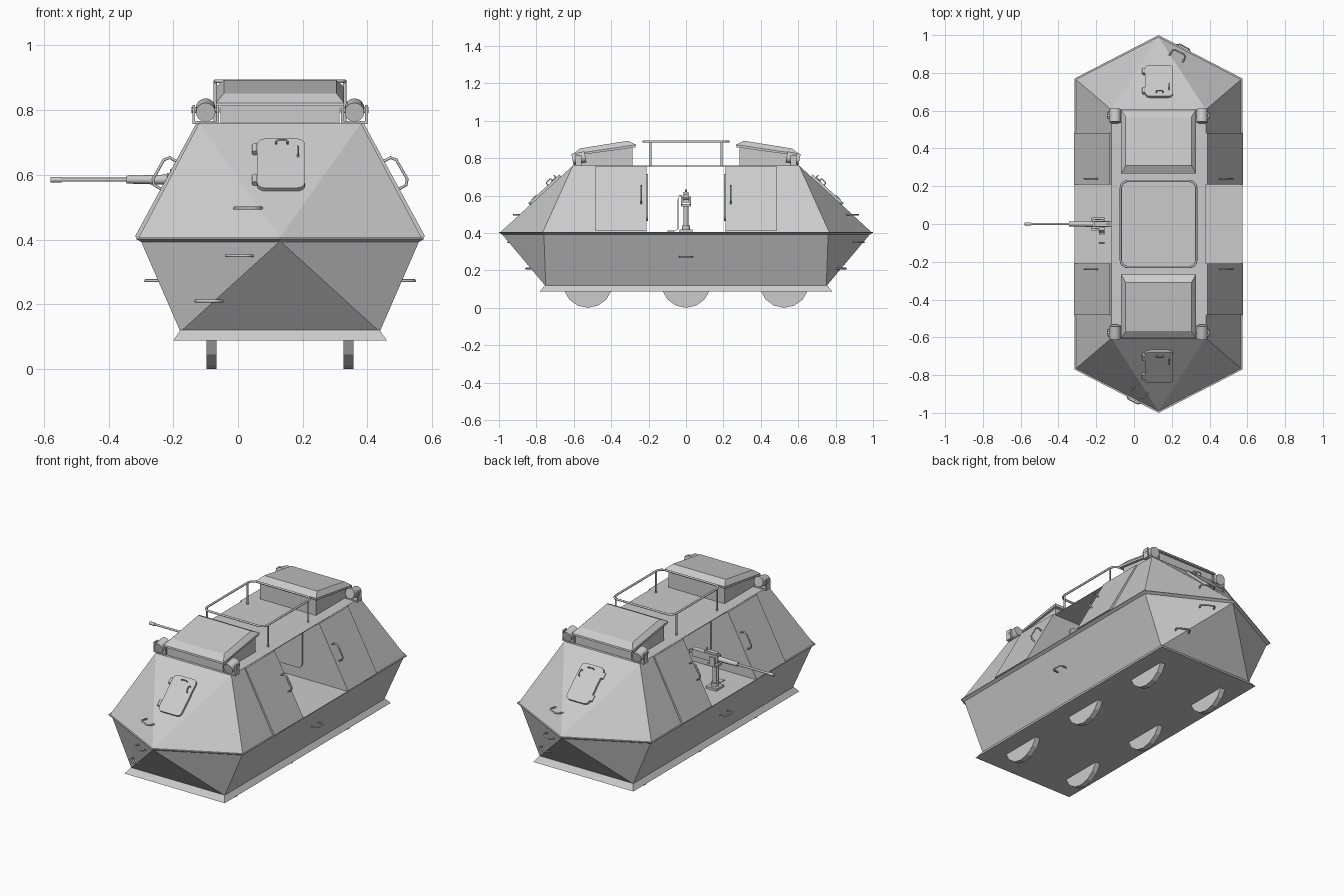
import bpy, bmesh
from math import sin, cos, pi, radians
from mathutils import Vector, Matrix

if "Cube" in bpy.data.objects:
    bpy.data.objects.remove(bpy.data.objects["Cube"])

CX = 0.13  # hull centre line; all coordinates below are relative to it


def finish(name, bm, mirror=""):
    bmesh.ops.recalc_face_normals(bm, faces=bm.faces)
    me = bpy.data.meshes.new(name)
    bm.to_mesh(me)
    bm.free()
    ob = bpy.data.objects.new(name, me)
    ob.location.x = CX
    bpy.context.collection.objects.link(ob)
    for axis in mirror:
        m = ob.modifiers.new("Mirror " + axis, 'MIRROR')
        m.use_axis = [axis == a for a in "xyz"]
        m.use_mirror_merge = False
    return ob


def hull(name, pts, mirror=""):
    """Convex faceted solid around the points."""
    bm = bmesh.new()
    for p in pts:
        bm.verts.new(p)
    bmesh.ops.convex_hull(bm, input=bm.verts)
    bmesh.ops.dissolve_limit(bm, angle_limit=radians(1), verts=bm.verts, edges=bm.edges)
    return finish(name, bm, mirror)


def box(name, size, mat, round_r=0, mirror=""):
    """Box placed by a matrix, upright (local z) corners optionally rounded."""
    if not isinstance(mat, Matrix):
        mat = Matrix.Translation(mat)
    bm = bmesh.new()
    bmesh.ops.create_cube(bm, size=1)
    bmesh.ops.scale(bm, vec=size, verts=bm.verts)
    if round_r:
        es = [e for e in bm.edges if abs(e.verts[0].co.z - e.verts[1].co.z) > 1e-5]
        bmesh.ops.bevel(bm, geom=es, offset=round_r, segments=4, profile=0.5, affect='EDGES')
    bm.transform(mat)
    return finish(name, bm, mirror)


def cyl(name, a, b, r, seg=16, mirror="", r2=None):
    a, b = Vector(a), Vector(b)
    bm = bmesh.new()
    bmesh.ops.create_cone(bm, cap_ends=True, segments=seg, radius1=r,
                          radius2=r if r2 is None else r2, depth=(b - a).length)
    for f in bm.faces:
        f.smooth = len(f.verts) == 4
    q = (b - a).to_track_quat('Z', 'Y')
    bm.transform(Matrix.Translation((a + b) / 2) @ q.to_matrix().to_4x4())
    return finish(name, bm, mirror)


def tube(name, pts, r, cyclic=False, mirror=""):
    cu = bpy.data.curves.new(name, 'CURVE')
    cu.dimensions = '3D'
    cu.bevel_depth, cu.bevel_resolution, cu.use_fill_caps = r, 2, True
    sp = cu.splines.new('POLY')
    sp.points.add(len(pts) - 1)
    for p, c in zip(sp.points, pts):
        p.co = (*c, 1)
    sp.use_cyclic_u = cyclic
    tmp = bpy.data.objects.new(name + "_path", cu)
    bm = bmesh.new()
    me = bpy.data.meshes.new_from_object(tmp)
    bm.from_mesh(me)
    bpy.data.objects.remove(tmp)
    return finish(name, bm, mirror)


def handle(name, a, b, out, mirror="", r=0.0045):
    """U-shaped grab handle with chamfered corners."""
    a, b, out = Vector(a), Vector(b), Vector(out)
    d = (b - a) * 0.15
    return tube(name, [a - out * .2, a + out * .7, a + out + d,
                       b + out - d, b + out * .7, b - out * .2], r, False, mirror)


def hexagon(w, yc, ya, z):
    return [(s * w, t * yc, z) for s in (-1, 1) for t in (-1, 1)] + [(0, ya, z), (0, -ya, z)]


def rect(w, y0, y1, z0, z1=None):
    z1 = z0 if z1 is None else z1
    return [(s * w, y, z) for s in (-1, 1) for y, z in ((y0, z0), (y1, z1))]


# Lower hull, skirt and belt
hull("lower_hull", hexagon(.43, .76, .985, .395) + rect(.308, -.75, .75, .115))
hull("skirt", rect(.308, -.755, .755, .12) + rect(.33, -.782, .782, .088))
hull("belt", hexagon(.43, .76, .985, .393) + hexagon(.445, .77, 1.0, .402)
     + hexagon(.445, .77, 1.0, .406))

# End cabins and the thin roof joining them
hull("cabin", hexagon(.437, .765, .99, .406)[1::2][:2] + [(0, .99, .406)]
     + [(s * .437, .21, .406) for s in (-1, 1)] + rect(.25, .21, .605, .76), "y")
box("middle_roof", (.50, .43, .004), (0, 0, .758))

# Sliding side doors with handles
hull("side_door", [(x, y, z) for y in (.21, .483)
                   for x, z in ((.42, .41), (.448, .41), (.259, .759), (.23, .759))], "xy")
handle("side_door_handle", (.365, .24, .555), (.317, .24, .64), (.035, 0, .019), "xy")

# Inner doors in the gun bay
inner = Matrix.Translation((0, .208, .59)) @ Matrix.Rotation(radians(90), 4, 'X')
box("inner_door", (.30, .25, .012), inner, .03, "y")

# Sloped end hatches with hinges and handles
v = Vector((0, .385, .354)).normalized()
u = Vector((1, 0, 0))
n = u.cross(v)
face = Matrix.Translation((.003, -.752, .627)) @ Matrix((u, v, n)).transposed().to_4x4()
box("end_hatch", (.148, .225, .024), face, .025, "y")
for k in (-.07, .07):
    cyl("hatch_hinge", face @ Vector((-.081, k - .018, .007)),
        face @ Vector((-.081, k + .018, .007)), .009, 10, "y")
handle("hatch_top_handle", face @ Vector((-.015, .088, .01)), face @ Vector((.02, .088, .01)), n * .018, "y", .003)
handle("hatch_side_handle", face @ Vector((.052, .03, .01)), face @ Vector((.052, .065, .01)), n * .018, "y", .003)

# Climbing handles: one set per end, turned half round
for s in (1, -1):
    for z, a, b in ((.497, (-.13, -.862), (-.06, -.897)),
                    (.35, (-.155, -.89), (-.085, -.927)),
                    (.21, (-.25, -.80), (-.18, -.83))):
        handle("climbing_handle", (s * a[0], s * a[1], z), (s * b[0], s * b[1], z),
               (-.016 * s, -.03 * s, 0))
handle("side_step_handle", (.378, -.033, .273), (.378, .033, .273), (.038, 0, 0), "x")

# Roof cupolas with slanted bevelled lids
hull("cupola_base", rect(.184, .285, .59, .757) + rect(.184, .285, .59, .86, .823), "y")
hull("cupola_lid", rect(.198, .27, .606, .858, .812) + rect(.198, .267, .604, .872, .822)
     + rect(.174, .31, .567, .893, .852), "y")

# Roof railing
ring = []
for i, (sx, sy) in enumerate(((1, 1), (-1, 1), (-1, -1), (1, -1))):
    for k in range(5):
        t = pi / 2 * (i + k / 4)
        ring.append((sx * .162 + .038 * cos(t), sy * .19 + .038 * sin(t), .889))
tube("railing_top", ring, .006, True)
cyl("railing_post", (.2, .19, .757), (.2, .19, .889), .0055, 10, "xy")

# Corner headlights in brackets
box("headlight_foot", (.08, .04, .01), (.23, .575, .762), 0, "xy")
for x in (.193, .267):
    box("headlight_ear", (.008, .034, .058), (x, .575, .787), 0, "xy")
cyl("headlight", (.23, .538, .807), (.23, .607, .793), .03, 16, "xy")
cyl("headlight_pivot", (.187, .575, .80), (.273, .575, .80), .009, 10, "xy")

# Wheels showing below the skirt
for y in (-.525, 0, .525):
    arc = [(y + .133 * sin(radians(k)), .133 - .133 * cos(radians(k))) for k in range(-72, 73, 24)]
    hull("wheel", [(x, *p) for x in (.196, .227) for p in arc], "x")

# Pedestal gun
gx, gz = -.32, .585
box("gun_foot", (.07, .07, .014), (gx, 0, .412))
cyl("gun_collar", (gx, 0, .415), (gx, 0, .44), .022, 12)
cyl("gun_post", (gx, 0, .43), (gx, 0, .55), .013, 12)
box("gun_cradle", (.06, .05, .014), (gx, 0, .548))
for y in (-.023, .023):
    box("gun_cradle_side", (.035, .006, .05), (gx, y, .57))
box("gun_receiver", (.17, .034, .042), (-.265, 0, gz))
box("gun_cover", (.08, .026, .016), (-.30, 0, .61))
cyl("gun_sight", (-.27, 0, .60), (-.27, 0, .632), .005, 8)
cyl("gun_jacket", (-.475, 0, gz), (-.34, 0, gz), .012, 12, "", .016)
cyl("gun_barrel", (-.70, 0, gz), (-.45, 0, gz), .006, 12)
cyl("gun_muzzle", (-.71, 0, gz), (-.675, 0, gz), .009, 12)
handle("gun_grip", (-.18, -.015, .585), (-.18, .015, .585), (.03, 0, 0), "", .005)

# Ammunition belt hanging to the floor
path = [(-.02, .595), (-.035, .602), (-.042, .585)] + [(-.043, z) for z in (.54, .48, .42)] + [(-.06, .411), (-.10, .411)]
for (y0, z0), (y1, z1) in zip(path, path[1:]):
    hull("ammunition_belt", [(x, y + d, z + d) for x in (-.315, -.285)
                             for y, z in ((y0, z0), (y1, z1)) for d in (-.002, .002)])
